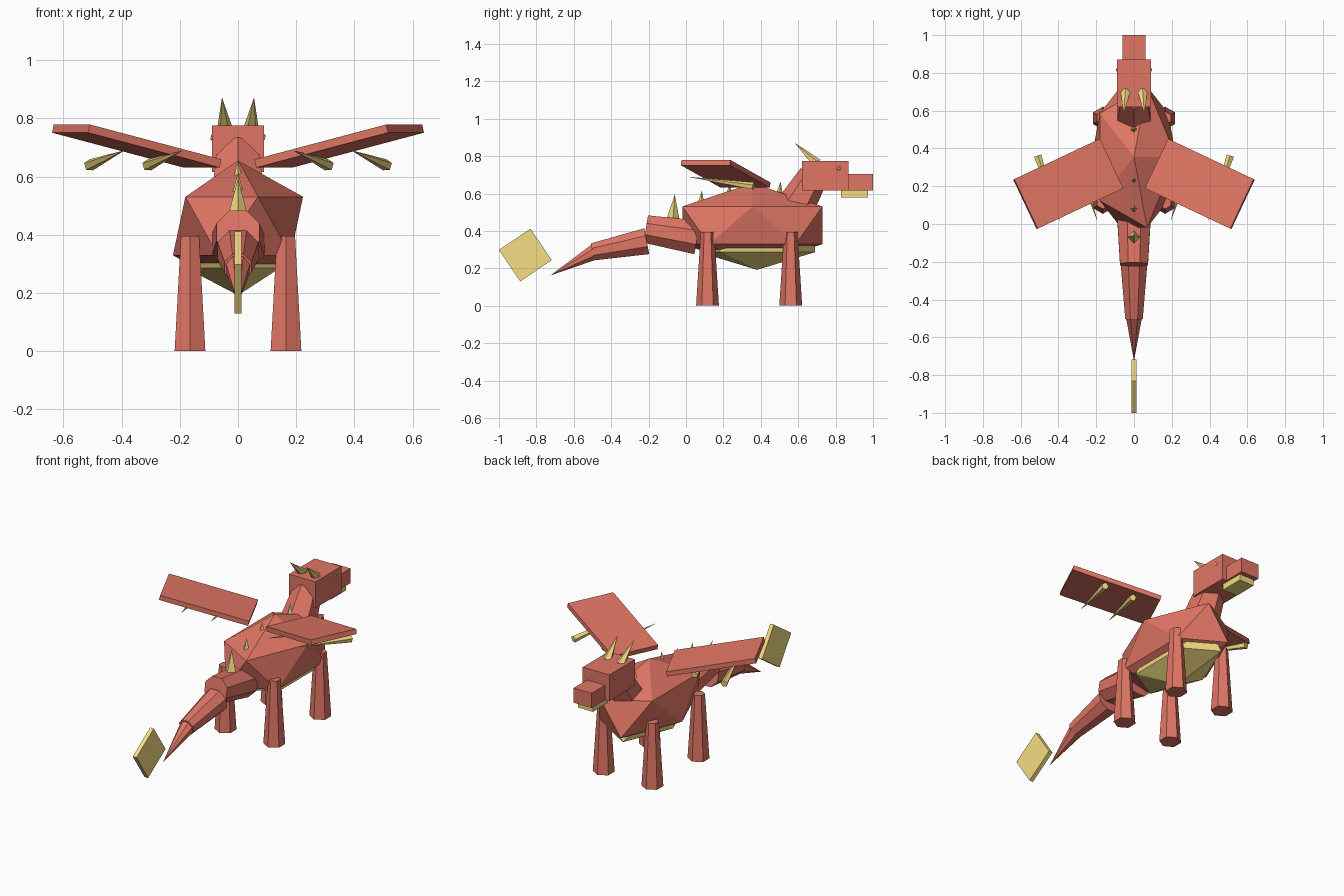
import bpy, bmesh
from math import pi, radians
from mathutils import Matrix, Vector

if "Cube" in bpy.data.objects:
    bpy.data.objects.remove(bpy.data.objects["Cube"])


def material(name, color):
    m = bpy.data.materials.new(name)
    m.diffuse_color = color
    m.use_nodes = True
    m.node_tree.nodes["Principled BSDF"].inputs["Base Color"].default_value = m.diffuse_color
    return m


RED = material("red_hide", (0.75, 0.18, 0.13, 1))
GOLD = material("gold_horn", (0.92, 0.73, 0.23, 1))


def finish(bm, name, mat):
    bmesh.ops.remove_doubles(bm, verts=bm.verts, dist=1e-5)
    bmesh.ops.recalc_face_normals(bm, faces=bm.faces)
    me = bpy.data.meshes.new(name)
    bm.to_mesh(me)
    bm.free()
    me.materials.append(mat)
    ob = bpy.data.objects.new(name, me)
    bpy.context.collection.objects.link(ob)
    return ob


def basis(x, y, z, loc):
    """Matrix from three axes and an origin."""
    return Matrix.Translation(loc) @ Matrix((x, y, z)).transposed().to_4x4()


def cone(name, a, b, r1, r2, sides, mat, roll=0.0):
    """Tapered prism from point a to point b."""
    a, b = Vector(a), Vector(b)
    z = (b - a).normalized()
    x = Vector((1, 0, 0))
    x = (x - z * x.dot(z)).normalized()
    m = basis(x, z.cross(x), z, (a + b) / 2) @ Matrix.Rotation(roll, 4, 'Z')
    bm = bmesh.new()
    bmesh.ops.create_cone(bm, cap_ends=True, segments=sides, radius1=r1,
                          radius2=r2, depth=(b - a).length, matrix=m)
    return finish(bm, name, mat)


def box(name, size, m, mat):
    bm = bmesh.new()
    bmesh.ops.create_cube(bm, size=1, matrix=m @ Matrix.Diagonal((*size, 1)))
    return finish(bm, name, mat)


def ball(name, loc, radii, mat):
    """Twenty-sided ball stretched to the given radii."""
    bm = bmesh.new()
    m = Matrix.Translation(loc) @ Matrix.Diagonal((*radii, 1))
    bmesh.ops.create_icosphere(bm, subdivisions=1, radius=1, matrix=m)
    return finish(bm, name, mat)


T = Matrix.Translation

# Body and belly
ball("body", (0, 0.355, 0.43), (0.25, 0.44, 0.225), RED)
ball("belly", (0, 0.38, 0.362), (0.20, 0.363, 0.17), GOLD)

# Neck and head
cone("neck", (0, 0.55, 0.47), (0, 0.682, 0.695), 0.11, 0.08, 6, RED)
box("head", (0.18, 0.25, 0.16), T((0, 0.745, 0.695)), RED)
box("snout", (0.122, 0.16, 0.09), T((0, 0.92, 0.66)), RED)
box("jaw", (0.10, 0.145, 0.04), T((0, 0.90, 0.598)), GOLD)

# Tail segments and tail fin
cone("tail_base", (0, 0.06, 0.365), (0, -0.215, 0.41), 0.098, 0.08, 8, RED, pi / 8)
cone("tail_middle", (0, -0.21, 0.345), (0, -0.50, 0.288), 0.076, 0.05, 8, RED, pi / 8)
cone("tail_tip", (0, -0.48, 0.292), (0, -0.725, 0.162), 0.047, 0, 8, RED, pi / 8)
box("tail_fin", (0.025, 0.203, 0.203),
    T((0, -0.859, 0.271)) @ Matrix.Rotation(radians(34), 4, 'X'), GOLD)

# Spikes along the back
for y, top in ((-0.065, 0.595), (0.08, 0.615), (0.23, 0.655), (0.50, 0.665)):
    cone("back_spike", (0, y - 0.005, top - 0.14), (0, y + 0.005, top),
         0.037, 0, 4, GOLD)

for s, side in ((-1, "left"), (1, "right")):
    # Legs
    for y, pos in ((0.115, "hind"), (0.56, "front")):
        cone(f"{pos}_leg_{side}", (s * 0.165, y, 0), (s * 0.165, y, 0.395),
             0.061, 0.036, 6, RED)
    # Eyes and horns
    ball(f"eye_{side}", (s * 0.080, 0.817, 0.735), (0.017,) * 3, GOLD)
    cone(f"horn_{side}", (s * 0.045, 0.70, 0.76), (s * 0.055, 0.58, 0.872),
         0.028, 0, 5, GOLD)
    # Wing plate, swept back and raised
    u = Vector((s * 0.445, -0.21, 0.118)).normalized()
    v = Vector((s * 0.427, 0.904, 0)).normalized()
    v = (v - u * v.dot(u)).normalized()
    box(f"wing_{side}", (0.515, 0.29, 0.029),
        basis(u, v, u.cross(v), (s * 0.348, 0.212, 0.705)), RED)
    # Long spines under the wing
    for x in (0.31, 0.51):
        cone(f"wing_spine_{side}", (s * x, 0.36, 0.639),
             (s * (x - 0.115), 0.02, 0.688), 0.021, 0.001, 5, GOLD)
